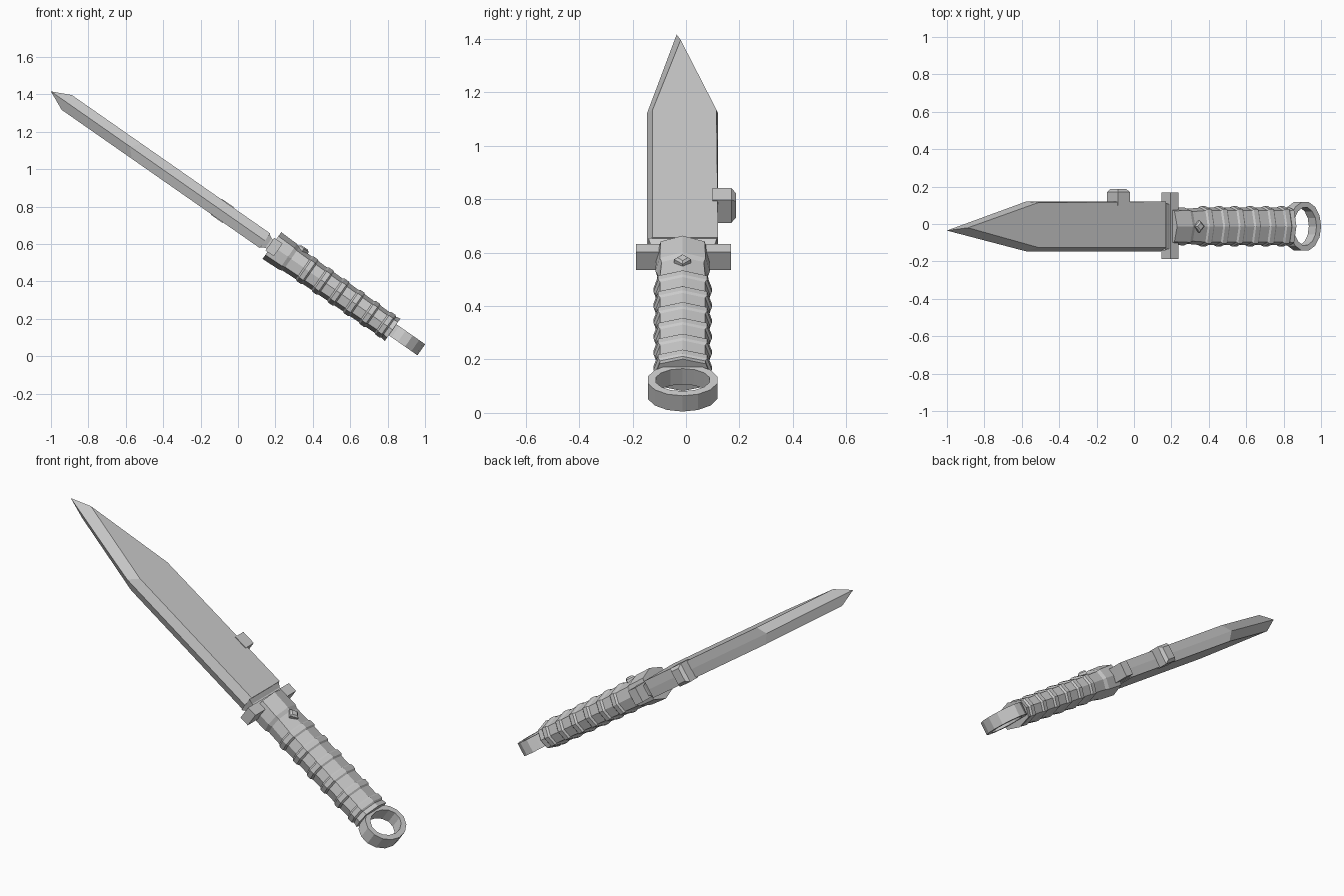
import bpy, bmesh, math
from mathutils import Vector

if "Cube" in bpy.data.objects:
    bpy.data.objects.remove(bpy.data.objects["Cube"])

# Knife frame: s runs along the blade toward the tip, y is world y, t is the thickness
ANG = math.radians(34.9)
D = Vector((-math.cos(ANG), 0, math.sin(ANG)))
N = Vector((math.sin(ANG), 0, math.cos(ANG)))
T0, Y0 = 0.589, -0.0125


def place(s, y, t):
    return D * s + Vector((0, y, 0)) + N * (T0 + t)


def loft(name, rings, closed=False):
    """Skin a list of equal-sized loops; caps the ends, or joins them if closed."""
    bm = bmesh.new()
    loops = [[bm.verts.new(place(*p)) for p in r] for r in rings]
    n = len(loops[0])
    pairs = list(zip(loops, loops[1:]))
    if closed:
        pairs.append((loops[-1], loops[0]))
    else:
        bm.faces.new(loops[0])
        bm.faces.new(loops[-1])
    for a, b in pairs:
        for i in range(n):
            j = (i + 1) % n
            bm.faces.new((a[i], a[j], b[j], b[i]))
    bmesh.ops.recalc_face_normals(bm, faces=bm.faces)
    me = bpy.data.meshes.new(name)
    bm.to_mesh(me)
    bm.free()
    ob = bpy.data.objects.new(name, me)
    bpy.context.collection.objects.link(ob)
    return ob


def rect_st(s, y, hs, ht):
    """Rectangle across the blade at a given y."""
    return [(s + a * hs, y, b * ht) for a, b in ((-1, -1), (1, -1), (1, 1), (-1, 1))]


def rect_yt(s, y, hy, ht):
    """Rectangle square to the blade at a given s."""
    return [(s, y + a * hy, b * ht) for a, b in ((-1, -1), (1, -1), (1, 1), (-1, 1))]


# Blade: two flats with a ground edge between them
edge = [(0.235, -0.146), (1.115, -0.146), (1.631, -0.035), (1.115, 0.12), (0.235, 0.12)]
flat = [(0.235, -0.125), (1.07, -0.125), (1.527, -0.02), (1.07, 0.114), (0.235, 0.12)]
loft("blade", [[(s, y, t) for s, y in o] for o, t in ((flat, -0.048), (edge, 0), (flat, 0.048))])

# Collar between blade and guard
loft("blade_collar", [rect_yt(0.236, Y0, 0.128, 0.044), rect_yt(0.212, Y0, 0.12, 0.03),
                      rect_yt(0.17, Y0, 0.12, 0.03)])

# Lug on the spine
loft("spine_lug", [rect_st(0.513, 0.10, 0.039, 0.052), rect_st(0.513, 0.17, 0.039, 0.052),
                   rect_st(0.513, 0.188, 0.026, 0.036)])

# Cross guard
loft("guard", [rect_st(0.176, -0.188, 0.027, 0.041), rect_st(0.176, 0.168, 0.027, 0.041)])

# Handle: eight-sided section with raised ridges along the grip
SECTION = [(0, 1), (0.84, 0.7), (1, 0), (0.84, -0.7), (0, -1), (-0.84, -0.7), (-1, 0), (-0.84, 0.7)]


def grip_ring(s, hy, ht):
    return [(s, Y0 + a * hy, b * ht) for a, b in SECTION]


rings = [grip_ring(0.19, 0.098, 0.087), grip_ring(0.085, 0.102, 0.084),
         grip_ring(0.065, 0.094, 0.077)]
for k in range(6):
    c = -0.04 - 0.102 * k
    r = 0.08 - 0.0012 * k
    rings += [grip_ring(c + 0.022, 0.1, r - 0.006), grip_ring(c + 0.013, 0.109, r),
              grip_ring(c - 0.013, 0.109, r), grip_ring(c - 0.022, 0.1, r - 0.006)]
rings.append(grip_ring(-0.597, 0.104, 0.073))
loft("handle", rings)

# Diamond stud on top of the handle
loft("handle_stud", [[(0.04 + a * k, Y0 + b * k, t) for a, b in ((1, 0), (0, 1), (-1, 0), (0, -1))]
                     for k, t in ((0.032, 0.06), (0.032, 0.084), (0.02, 0.092))])

# Pommel ring
ring = []
for i in range(14):
    a = 2 * math.pi * i / 14
    c, s = math.cos(a), math.sin(a)
    ring.append([(-0.68 + rs * c, Y0 + ry * s, t) for rs, ry, t in
                 ((0.104, 0.133, -0.036), (0.104, 0.133, 0.036),
                  (0.074, 0.103, 0.036), (0.074, 0.103, -0.036))])
loft("pommel_ring", ring, closed=True)
